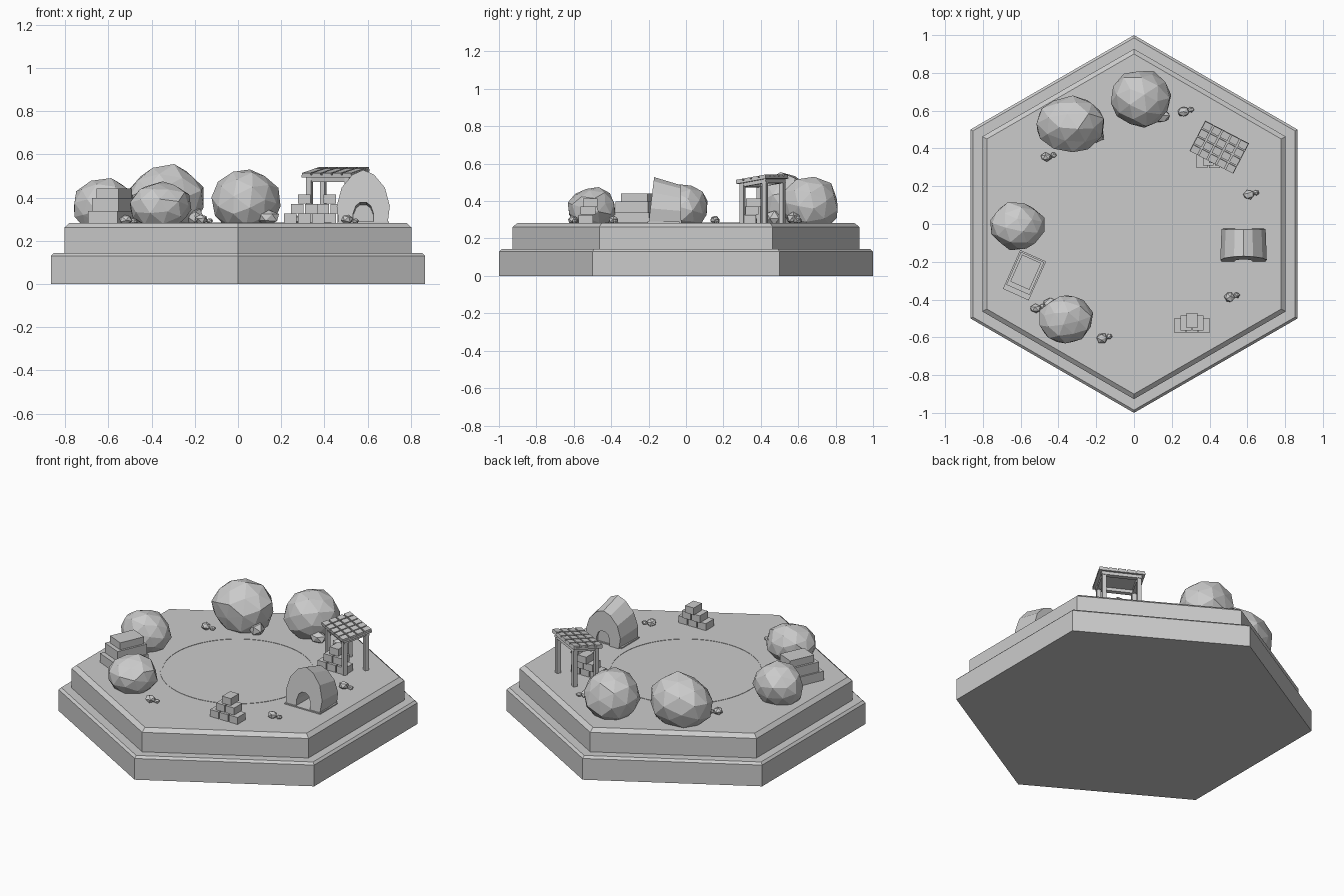
import bpy, bmesh, math, random
from mathutils import Matrix, Vector

if "Cube" in bpy.data.objects:
    bpy.data.objects.remove(bpy.data.objects["Cube"])

random.seed(4)
G = 0.283  # deck height

stone = bpy.data.materials.new("stone grey")
stone.diffuse_color = (0.6, 0.6, 0.6, 1)
stone.use_nodes = True
stone.node_tree.nodes["Principled BSDF"].inputs["Base Color"].default_value = stone.diffuse_color


def finish(name, bm):
    bmesh.ops.recalc_face_normals(bm, faces=bm.faces)
    me = bpy.data.meshes.new(name)
    bm.to_mesh(me)
    bm.free()
    me.materials.append(stone)
    ob = bpy.data.objects.new(name, me)
    bpy.context.collection.objects.link(ob)
    return ob


def box(bm, c, s, m=Matrix()):
    t = m @ Matrix.Translation(c) @ Matrix.Diagonal((*s, 1))
    bmesh.ops.create_cube(bm, size=1, matrix=t)


def loft(bm, rings):
    loops = [[bm.verts.new(p) for p in r] for r in rings]
    n = len(loops[0])
    for a, b in zip(loops, loops[1:]):
        for i in range(n):
            bm.faces.new((a[i], a[(i + 1) % n], b[(i + 1) % n], b[i]))
    bm.faces.new(loops[0][::-1])
    bm.faces.new(loops[-1])


def tier(name, profile):
    bm = bmesh.new()
    loft(bm, [[(r * math.sin(k * math.pi / 3), r * math.cos(k * math.pi / 3), z)
               for k in range(6)] for r, z in profile])
    finish(name, bm)


# two stepped hexagonal tiers with chamfered rims
tier("lower_tier", [(1, 0), (1, 0.13), (0.985, 0.143)])
tier("upper_tier", [(0.927, 0.14), (0.927, 0.262), (0.9, G)])

# thin raised circle on the deck
bm = bmesh.new()
N = 64
quads = []
for k in range(N):
    a = 2 * math.pi * k / N
    quads.append([bm.verts.new((r * math.cos(a), r * math.sin(a), z))
                  for r, z in ((0.42, G - 0.002), (0.42, G + 0.002), (0.432, G + 0.002), (0.432, G - 0.002))])
for k in range(N):
    p, q = quads[k], quads[(k + 1) % N]
    for j in range(4):
        bm.faces.new((p[j], q[j], q[(j + 1) % 4], p[(j + 1) % 4]))
finish("deck_ring", bm)


# faceted rocks: jittered icospheres flattened where they meet the deck
def rock(name, x, y, rx, ry, h, sub=2, jitter=0.06, low=0.4):
    bm = bmesh.new()
    bmesh.ops.create_icosphere(bm, subdivisions=sub, radius=1)
    turn = Matrix.Rotation(random.uniform(0, 6), 3, 'Z') @ Matrix.Rotation(random.uniform(0, 6), 3, 'X')
    for v in bm.verts:
        v.co = turn @ v.co * (1 + random.uniform(-jitter, jitter))
    lo = [min(v.co[i] for v in bm.verts) for i in range(3)]
    hi = [max(v.co[i] for v in bm.verts) for i in range(3)]
    for v in bm.verts:
        u = [2 * (v.co[i] - lo[i]) / (hi[i] - lo[i]) - 1 for i in range(3)]
        v.co = (x + rx * u[0], y + ry * u[1], G + h * (low + (1 - low) * u[2]))
    geom = bm.verts[:] + bm.edges[:] + bm.faces[:]
    cut = bmesh.ops.bisect_plane(bm, geom=geom, plane_co=(0, 0, G - 0.003),
                                 plane_no=(0, 0, -1), clear_outer=True)
    bmesh.ops.holes_fill(bm, edges=[e for e in bm.edges if e.is_boundary])
    finish(name, bm)


for n, b in enumerate([(0.037, 0.66, 0.16, 0.15, 0.247), (-0.338, 0.53, 0.178, 0.15, 0.272),
                       (-0.617, -0.012, 0.143, 0.127, 0.207), (-0.358, -0.505, 0.142, 0.127, 0.192)]):
    rock(f"boulder_{n + 1}", *b)
for n, b in enumerate([(0.14, 0.575, 0.05, 0.035, 0.06), (-0.2, 0.47, 0.04, 0.04, 0.065),
                       (-0.44, -0.43, 0.04, 0.04, 0.04)]):
    rock(f"boulder_chip_{n + 1}", *b, sub=1)

# pairs of pebbles
for n, (x, y) in enumerate([(0.262, 0.595), (0.607, 0.155), (0.505, -0.387),
                            (-0.17, -0.605), (-0.465, 0.355), (-0.52, -0.447)]):
    rock(f"pebble_{n + 1}", x, y, 0.029, 0.025, 0.038, 1)
    rock(f"small_pebble_{n + 1}", x + 0.038, y + 0.01, 0.018, 0.014, 0.02, 1)

# arched hut: horseshoe profile with a door notch, tapering to the back
half = [(0.113, 0), (0.123, 0.08), (0.1, 0.165), (0.05, 0.225)]
outer = half + [(0, 0.247)] + [(-x, z) for x, z in half[::-1]]
door = [(0.047, 0), (0.047, 0.045), (0.035, 0.08), (0.015, 0.097)]
inner = [(-x, z) for x, z in door] + door[::-1]
prof = outer + inner
HX = 0.58
bm = bmesh.new()
front = [(HX + x, -0.2 + 0.12 * z, G - 0.002 + z) for x, z in prof]
back = [(HX + 0.95 * x, -0.025 - 0.02 * z, G - 0.002 + 0.83 * z) for x, z in prof]
loft(bm, [front, back])
finish("hut", bm)
bm = bmesh.new()
box(bm, (HX, -0.055, G + 0.05), (0.11, 0.03, 0.11))
finish("hut_back_wall", bm)
bm = bmesh.new()
box(bm, (HX, -0.12, G + 0.003), (0.24, 0.17, 0.008))
finish("hut_floor", bm)

# stepped slab stack
m = Matrix.Translation((-0.58, -0.271, G)) @ Matrix.Rotation(math.radians(-24), 4, 'Z')
for n, (w, l, y, z, h) in enumerate([(0.15, 0.225, 0, 0, 0.055), (0.135, 0.19, 0.01, 0.055, 0.06),
                                     (0.11, 0.155, 0.017, 0.115, 0.043)]):
    bm = bmesh.new()
    box(bm, (0, y, z + h / 2), (w, l, h), m)
    finish(f"step_slab_{n + 1}", bm)


# brick piles
def pile(name, x, y, counts):
    bm = bmesh.new()
    for r, c in enumerate(counts):
        for i in range(c):
            box(bm, (x + (i - (c - 1) / 2) * 0.064, y + r * 0.013, G + 0.0445 * r + 0.021),
                (0.058, 0.078, 0.043))
    finish(name, bm)


pile("brick_pile", 0.307, -0.537, (3, 2, 1))
pile("sheltered_brick_pile", 0.425, 0.335, (3, 2, 1))

# shelter: four posts, beams and a sloping tiled roof
m = Matrix.Translation((0.452, 0.408, G)) @ Matrix.Rotation(math.radians(-27.5), 4, 'Z')
SL = 0.16  # roof slope
bm = bmesh.new()
for sx in (-1, 1):
    for sy in (-1, 1):
        h = 0.222 + SL * sy * 0.068
        box(bm, (sx * 0.1, sy * 0.068, h / 2), (0.024, 0.024, h), m)
finish("shelter_posts", bm)
bm = bmesh.new()
roof = m @ Matrix.Translation((0, 0, 0.225)) @ Matrix.Rotation(math.atan(SL), 4, 'X')
for s in (-1, 1):
    box(bm, (0, s * 0.068, -0.012), (0.23, 0.022, 0.022), roof)
    box(bm, (s * 0.1, 0, -0.012), (0.022, 0.16, 0.02), roof)
finish("shelter_beams", bm)
bm = bmesh.new()
box(bm, (0, 0, 0.004), (0.262, 0.18, 0.012), roof)
finish("shelter_roof", bm)
bm = bmesh.new()
for i in range(5):
    for j in range(4):
        box(bm, ((i - 2) * 0.053, (j - 1.5) * 0.047, 0.014), (0.045, 0.039, 0.012), roof)
finish("roof_tiles", bm)
